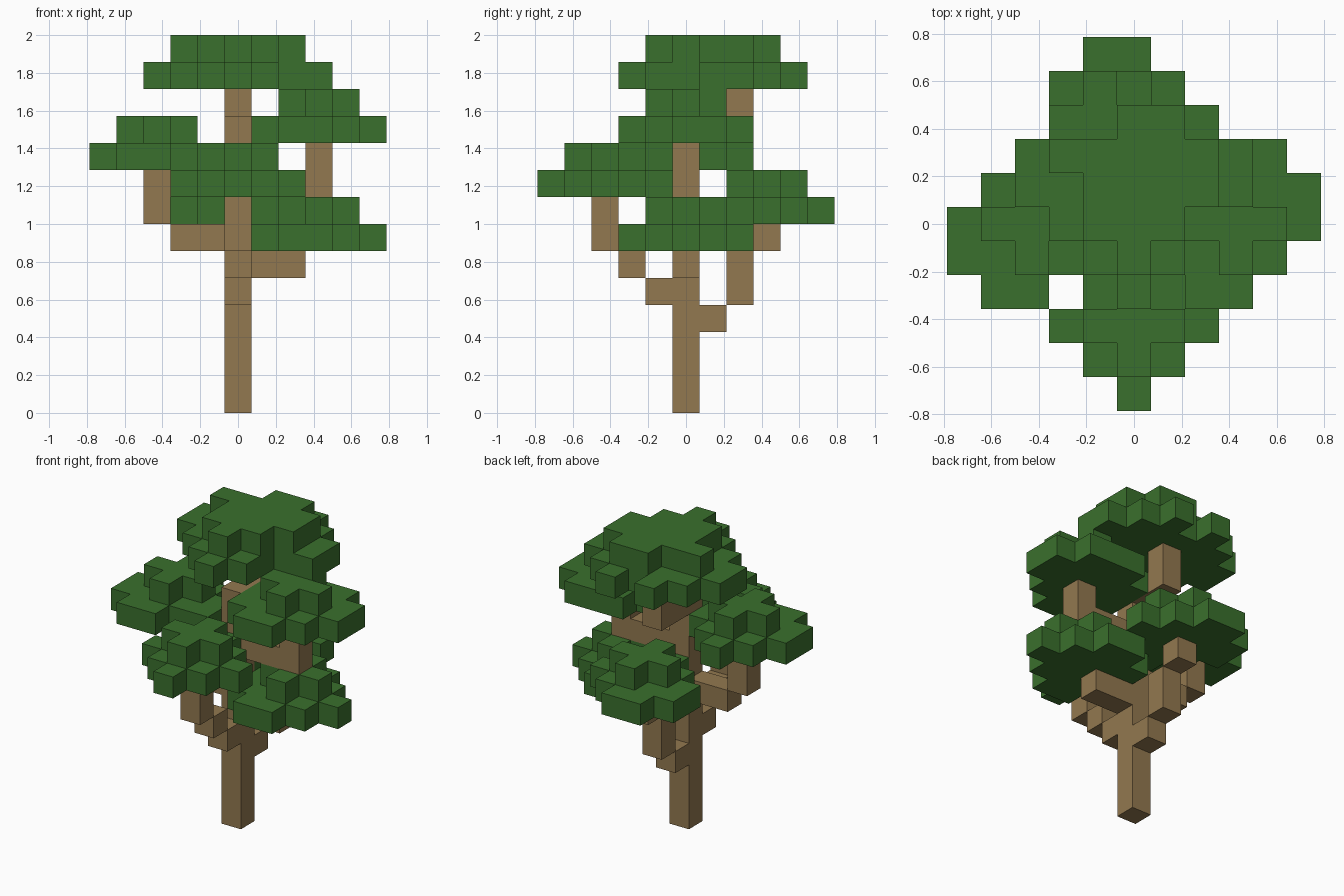
import bpy
import bmesh
from mathutils import Vector

cube = bpy.data.objects.get("Cube")
if cube:
    bpy.data.objects.remove(cube, do_unlink=True)

UNIT = 1 / 7  # edge of one block


def material(name, colour):
    mat = bpy.data.materials.new(name)
    mat.use_nodes = True
    mat.diffuse_color = colour
    bsdf = next(n for n in mat.node_tree.nodes if n.type == 'BSDF_PRINCIPLED')
    bsdf.inputs["Base Color"].default_value = colour
    bsdf.inputs["Roughness"].default_value = 0.9
    return mat


bark = material("bark brown", (0.29, 0.19, 0.08, 1))
leaf = material("leaf green", (0.042, 0.162, 0.026, 1))


def block_object(name, cells, mat):
    """Join unit blocks into one shell, keeping only the outer faces."""
    cells = set(cells)
    bm = bmesh.new()
    verts = {}

    def vert(p):
        key = tuple(round(2 * c) for c in p)
        if key not in verts:
            verts[key] = bm.verts.new(p * UNIT)
        return verts[key]

    for cell in cells:
        centre = Vector(cell) + Vector((0, 0, 0.5))
        for axis in range(3):
            for sign in (-1, 1):
                n = Vector((0, 0, 0))
                n[axis] = sign
                if tuple(int(a + b) for a, b in zip(cell, n)) in cells:
                    continue
                u = Vector((0, 0, 0))
                u[(axis + 1) % 3] = 1
                v = n.cross(u)
                corners = [centre + (n + a * u + b * v) / 2
                           for a, b in ((-1, -1), (1, -1), (1, 1), (-1, 1))]
                bm.faces.new([vert(c) for c in corners])
    mesh = bpy.data.meshes.new(name)
    bm.to_mesh(mesh)
    bm.free()
    mesh.materials.append(mat)
    obj = bpy.data.objects.new(name, mesh)
    bpy.context.scene.collection.objects.link(obj)
    return obj


def layer(z, back_row, *rows):
    """Cells of one leaf layer: runs of x per row, going from back to front."""
    cells = []
    for i, row in enumerate(rows):
        runs = row if isinstance(row, list) else [row]
        for x0, x1 in runs:
            cells += [(x, back_row - i, z) for x in range(x0, x1 + 1)]
    return cells


def plus(x, y, z):
    return layer(z, y + 1, (x, x), (x - 1, x + 1), (x, x))


# Trunk with its stepped branches
wood = [(0, 0, z) for z in range(11)]
wood += [(0, 1, 3), (0, 2, 4), (0, 2, 5), (0, 3, 6)]            # back
wood += [(0, -1, 4), (0, -2, 5), (0, -3, 6), (0, -3, 7)]        # front
wood += [(1, 0, 5), (2, 0, 5)]                                  # low left
wood += [(-1, 0, 6), (-2, 0, 6), (-3, 0, 7), (-3, 0, 8)]        # right
wood += [(1, 0, 8), (2, 0, 8), (3, 0, 8), (3, 0, 9)]            # high left
wood += [(0, 1, 10), (0, 2, 10), (0, 2, 11)]                    # crown
block_object("trunk_and_branches", wood, bark)

# Leaf clusters, a wide layer below a smaller one
block_object("low_left_leaves",
             layer(6, 2, (2, 3), (1, 4), (1, 5), (1, 4), (2, 3))
             + plus(3, 0, 7), leaf)
block_object("back_leaves",
             layer(7, 5, (-1, 0), (-2, 1), (-2, 2), (-1, 1), (0, 0))
             + plus(0, 3, 8), leaf)
block_object("front_leaves",
             layer(8, -1, (0, 0), (-1, 1), (-2, 2), (-1, 1), (0, 0))
             + plus(0, -3, 9), leaf)
block_object("right_leaves",
             layer(9, 2, (-3, -3), (-4, -2), (-5, -1), (-5, -1), (-4, -3))
             + plus(-3, 0, 10), leaf)
block_object("high_left_leaves",
             layer(10, 2, (2, 4), (1, 5), (1, 5), (1, 4), (2, 3))
             + plus(3, 0, 11), leaf)
block_object("crown_leaves",
             layer(12, 4, [(-1, -1), (1, 1)], (-2, 2), (-3, 3), (-3, 3),
                   (-2, 1), (-1, 1), (0, 0))
             + layer(13, 3, (0, 1), (-2, 2), (-1, 2), (-1, 1), (0, 0)), leaf)
